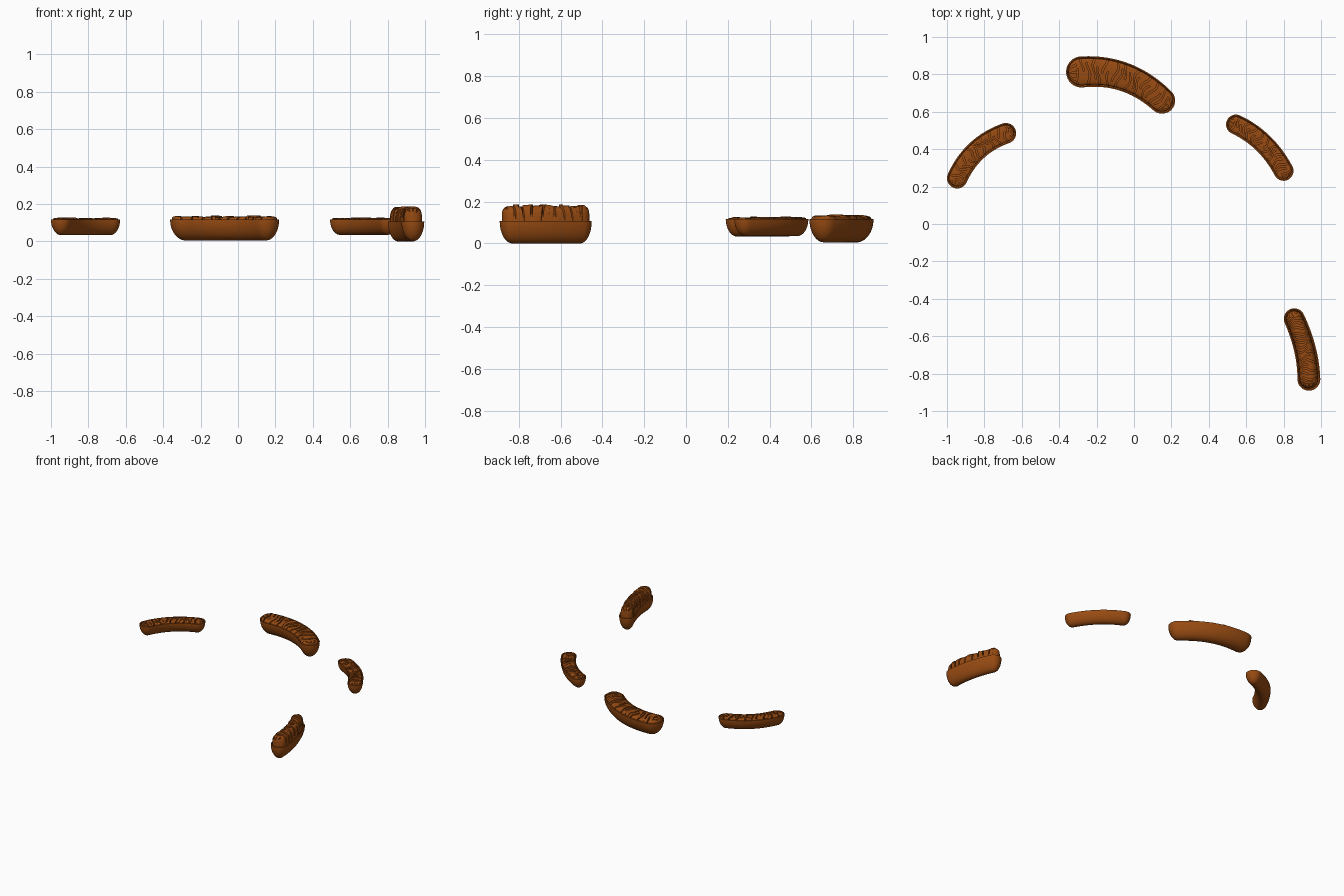
import bpy, bmesh, math, random
from mathutils import Vector

if "Cube" in bpy.data.objects:
    bpy.data.objects.remove(bpy.data.objects["Cube"])

random.seed(4)

brown = bpy.data.materials.new("warm_brown")
brown.diffuse_color = (0.31, 0.07, 0.006, 1)
brown.use_nodes = True
brown.node_tree.nodes["Principled BSDF"].inputs["Base Color"].default_value = brown.diffuse_color


class Bean:
    """Curved capsule footprint: spine start, middle, end and two end radii."""

    def __init__(self, a, m, b, r0, r1):
        self.a, self.b = Vector(a), Vector(b)
        self.c = 2 * Vector(m) - (self.a + self.b) / 2
        self.r0, self.r1 = r0, r1
        pts = [self.curve(i / 100) for i in range(101)]
        self.L = sum((q - p).length for p, q in zip(pts, pts[1:]))

    def curve(self, u):
        return self.a * (1 - u) ** 2 + self.c * 2 * u * (1 - u) + self.b * u * u

    def frame(self, s):
        u = min(1, max(0, s / self.L))
        tan = ((self.c - self.a) * (1 - u) + (self.b - self.c) * u).normalized()
        p = self.curve(u) + tan * (s - u * self.L)
        return p, Vector((-tan.y, tan.x))

    def width(self, s, inset=0.0):
        """Half width and its fraction of the full half width."""
        u = min(1, max(0, s / self.L))
        full = self.r0 + (self.r1 - self.r0) * u - inset
        over = max(-s, s - self.L, 0)
        k = math.sqrt(max(0, 1 - (over / full) ** 2))
        return full * k, k

    def stations(self, inset, mid):
        r0, r1 = self.r0 - inset, self.r1 - inset
        n = 12
        s = [-r0 * math.cos(i / n * math.pi / 2) for i in range(n)]
        s += [self.L * i / mid for i in range(mid + 1)]
        s += [self.L + r1 * math.sin(i / n * math.pi / 2) for i in range(1, n + 1)]
        return s


def finish(bm, name):
    bmesh.ops.remove_doubles(bm, verts=bm.verts, dist=1e-5)
    bmesh.ops.recalc_face_normals(bm, faces=bm.faces)
    me = bpy.data.meshes.new(name)
    bm.to_mesh(me)
    bm.free()
    me.materials.append(brown)
    ob = bpy.data.objects.new(name, me)
    bpy.context.collection.objects.link(ob)
    bpy.ops.object.select_all(action='DESELECT')
    ob.select_set(True)
    bpy.context.view_layer.objects.active = ob
    bpy.ops.object.shade_smooth_by_angle(angle=math.radians(38))
    return ob


def quad(bm, pts):
    uniq = []
    for p in pts:
        if all((p - q).length > 2e-5 for q in uniq):
            uniq.append(p)
    if len(uniq) > 2:
        bm.faces.new([bm.verts.new(p) for p in uniq])


def shell(bean, name, rim, depth):
    """Open half capsule with a thin rim and an inner wall."""
    bm = bmesh.new()
    ss, n, thick = bean.stations(0, 24), 28, 0.007

    def outer(s, j):
        p, nrm = bean.frame(s)
        w, k = bean.width(s)
        a = math.pi * j / n
        p = p + nrm * w * math.cos(a)
        return Vector((p.x, p.y, rim - depth * k * math.sin(a)))

    for s0, s1 in zip(ss, ss[1:]):
        for j in range(n):
            quad(bm, [outer(s0, j), outer(s1, j), outer(s1, j + 1), outer(s0, j + 1)])

    # rim ring and inner wall
    inner = bean.stations(thick, 24)
    for side in (1, -1):
        def edge(s, inset, z):
            p, nrm = bean.frame(s)
            p = p + nrm * side * bean.width(s, inset)[0]
            return Vector((p.x, p.y, z))
        for i in range(len(ss) - 1):
            o = [edge(ss[k], 0, rim) for k in (i, i + 1)]
            q = [edge(inner[k], thick, rim) for k in (i, i + 1)]
            d = [v - Vector((0, 0, 0.022)) for v in q]
            quad(bm, [o[0], o[1], q[1], q[0]])
            quad(bm, [q[0], q[1], d[1], d[0]])
    return finish(bm, name)


def folds(bean, name, rim, rise, edge_rise, jitter, pitch):
    """Folded inner membrane: a body cut by alternating cross grooves."""
    inset, gw, cut = 0.011, 0.008, 0.034
    phase = random.uniform(0, 6)
    lo, hi = -0.25 * bean.r0, bean.L + 0.25 * bean.r1
    count = int((hi - lo) / pitch)
    grooves = []
    for i in range(count + 1):
        c = lo + (hi - lo) * i / count + random.uniform(-0.15, 0.15) * pitch
        side = 1 if i % 2 else -1
        grooves.append((c - gw / 2, c + gw / 2, side, random.uniform(-0.1, 0.75)))
    marks = [e for g in grooves for e in g[:2]]
    ss = sorted(marks + [s for s in bean.stations(inset, 40)
                         if min(abs(s - m) for m in marks) > 0.002])
    nt = 32
    ts = [-1 + 2 * j / nt for j in range(nt + 1)]
    s_min, s_max = ss[0], ss[-1]
    lift = [random.uniform(-jitter, jitter) for _ in range(count + 3)]

    def xy(s, t):
        e = (2 * s - s_min - s_max) / (s_max - s_min)
        s2 = s + 0.010 * (1 - e ** 4) * math.sin(3.2 * t + phase + 28 * s)
        p, nrm = bean.frame(s2)
        return p + nrm * t * bean.width(s2, inset)[0]

    def top(s, t):
        k = bean.width(s, inset)[1]
        return rim + edge_rise + rise * math.sqrt(max(0, 1 - abs(t) ** 3)) * math.sqrt(k)

    def offset(i, j):
        s, t = (ss[i] + ss[i + 1]) / 2, (ts[j] + ts[j + 1]) / 2
        for a, b, side, reach in grooves:
            if a < s < b and t * side > -reach:
                return -cut
        # short radial grooves in the rounded ends
        if s < lo - 0.010 or s > hi + 0.010:
            if any(abs(t - q) < 0.07 for q in (-0.6, 0, 0.6)):
                return -cut
        return lift[sum(1 for g in grooves if g[0] < s)]

    bm = bmesh.new()
    ni = len(ss) - 1
    off = [[offset(i, j) for j in range(nt)] for i in range(ni)]
    P = [[xy(s, t) for t in ts] for s in ss]
    Z = [[top(s, t) for t in ts] for s in ss]

    def vert(i, j, o):
        return Vector((P[i][j].x, P[i][j].y, Z[i][j] + o))

    def base(i, j):
        return Vector((P[i][j].x, P[i][j].y, rim - 0.038))

    for i in range(ni):
        for j in range(nt):
            o = off[i][j]
            quad(bm, [vert(i, j, o), vert(i + 1, j, o),
                      vert(i + 1, j + 1, o), vert(i, j + 1, o)])
            # upright walls where neighbouring heights differ
            if i + 1 < ni and abs(off[i + 1][j] - o) > 1e-4:
                q = off[i + 1][j]
                quad(bm, [vert(i + 1, j, o), vert(i + 1, j + 1, o),
                          vert(i + 1, j + 1, q), vert(i + 1, j, q)])
            if j + 1 < nt and abs(off[i][j + 1] - o) > 1e-4:
                q = off[i][j + 1]
                quad(bm, [vert(i, j + 1, o), vert(i + 1, j + 1, o),
                          vert(i + 1, j + 1, q), vert(i, j + 1, q)])
        # outer side walls
        for j, c in ((0, 0), (nt, nt - 1)):
            o = off[i][c]
            quad(bm, [vert(i, j, o), vert(i + 1, j, o), base(i + 1, j), base(i, j)])
    return finish(bm, name)


# name, spine start / middle / end, end radii, rim, depth, dome, edge rise, jitter, pitch
parts = [
    ("back", (-0.28, 0.813), (-0.05, 0.785), (0.15, 0.66), 0.083, 0.070,
     0.117, 0.112, 0.015, 0.002, 0.005, 0.027),
    ("left", (-0.945, 0.245), (-0.84, 0.393), (-0.685, 0.485), 0.055, 0.055,
     0.118, 0.085, 0.007, 0.0, 0.003, 0.022),
    ("right", (0.545, 0.532), (0.69, 0.432), (0.80, 0.284), 0.053, 0.053,
     0.117, 0.082, 0.007, 0.0, 0.003, 0.022),
    ("front", (0.857, -0.507), (0.914, -0.67), (0.935, -0.83), 0.056, 0.061,
     0.107, 0.107, 0.055, 0.02, 0.005, 0.022),
]
for n, a, m, b, r0, r1, rim, depth, rise, er, jit, pitch in parts:
    bean = Bean(a, m, b, r0, r1)
    shell(bean, n + "_outer_shell", rim, depth)
    folds(bean, n + "_inner_folds", rim, rise, er, jit, pitch)
